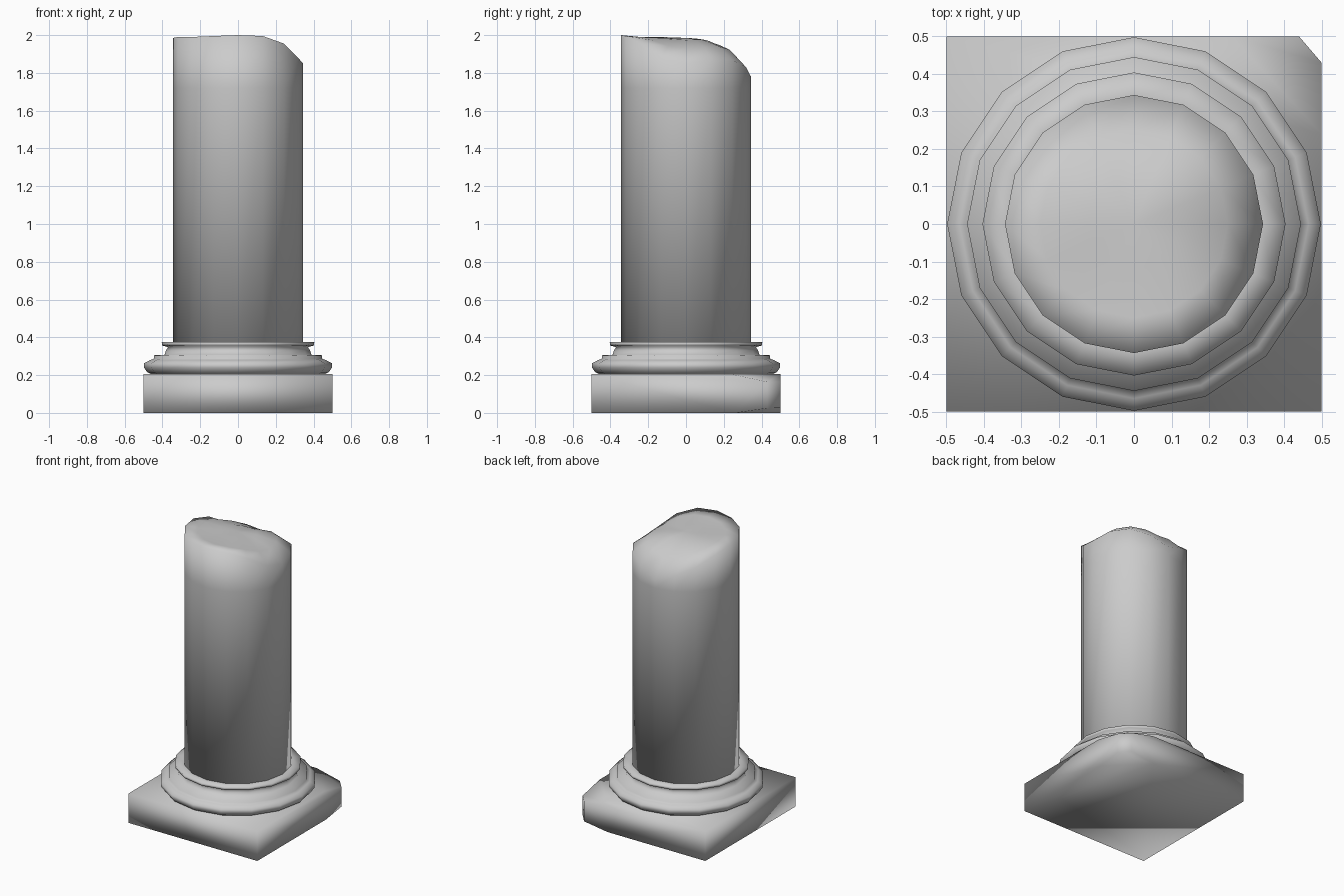
import bpy, bmesh, math
from mathutils import Vector

cube = bpy.data.objects.get("Cube")
if cube:
    bpy.data.objects.remove(cube, do_unlink=True)

SIDES = 16

stone = bpy.data.materials.new("grey stone")
stone.diffuse_color = (0.6, 0.6, 0.6, 1)
stone.use_nodes = True
stone.node_tree.nodes["Principled BSDF"].inputs["Base Color"].default_value = (0.6, 0.6, 0.6, 1)


def finish(name, bm):
    """Turn a bmesh into a smooth stone object."""
    bmesh.ops.recalc_face_normals(bm, faces=bm.faces)
    mesh = bpy.data.meshes.new(name)
    bm.to_mesh(mesh)
    bm.free()
    mesh.materials.append(stone)
    for face in mesh.polygons:
        face.use_smooth = True
    obj = bpy.data.objects.new(name, mesh)
    bpy.context.collection.objects.link(obj)
    return obj


def ring(bm, radius, heights):
    """One loop of vertices; heights has one entry per side."""
    verts = []
    for i, z in enumerate(heights):
        a = 2 * math.pi * i / SIDES
        verts.append(bm.verts.new((radius * math.cos(a), radius * math.sin(a), z)))
    return verts


def bridge(bm, low, high):
    for i in range(SIDES):
        j = (i + 1) % SIDES
        bm.faces.new((low[i], low[j], high[j], high[i]))


def chip(bm, a, b, c):
    """Cut away the outer side of the plane through three points and cap it."""
    a, b, c = Vector(a), Vector(b), Vector(c)
    normal = (b - a).cross(c - a)
    if normal.dot(a - Vector((0, 0, 0.1))) < 0:
        normal.negate()
    geom = bm.verts[:] + bm.edges[:] + bm.faces[:]
    cut = bmesh.ops.bisect_plane(bm, geom=geom, plane_co=a, plane_no=normal, clear_outer=True)
    edges = [e for e in cut["geom_cut"] if isinstance(e, bmesh.types.BMEdge)]
    bmesh.ops.contextual_create(bm, geom=edges)


# Square plinth with one broken corner
bm = bmesh.new()
bmesh.ops.create_cube(bm, size=1)
for v in bm.verts:
    v.co.z = (v.co.z + 0.5) * 0.205
chip(bm, (0.44, 0.5, 0), (0.5, 0.43, 0), (0.44, 0.5, 0.2))
chip(bm, (0.26, 0.5, 0.205), (0.5, 0.24, 0.205), (0.465, 0.465, 0.165))
chip(bm, (0.26, 0.5, 0), (0.5, 0.26, 0), (0.465, 0.465, 0.025))
finish("plinth", bm)

# Turned mouldings between plinth and shaft
profile = [(0.45, 0.2), (0.48, 0.215), (0.498, 0.24), (0.498, 0.262), (0.465, 0.28),
           (0.445, 0.287), (0.445, 0.305), (0.388, 0.308), (0.382, 0.33),
           (0.37, 0.348), (0.402, 0.357), (0.404, 0.375), (0.34, 0.375)]
bm = bmesh.new()
loops = [ring(bm, r, [z] * SIDES) for r, z in profile]
for low, high in zip(loops, loops[1:]):
    bridge(bm, low, high)
finish("base_moulding", bm)

# Shaft with a worn, slanting break at the top
rim = [1.85, 1.87, 1.87, 1.83, 1.78, 1.83, 1.89, 1.955,
       1.985, 1.99, 1.99, 1.995, 2.0, 1.995, 1.955, 1.88]
peak = 1.985
bm = bmesh.new()
loops = [ring(bm, 0.344, [0.33] * SIDES), ring(bm, 0.344, [1.72] * SIDES), ring(bm, 0.344, rim)]
for radius, blend in ((0.25, 0.6), (0.12, 0.92)):
    loops.append(ring(bm, radius, [z + (peak - z) * blend for z in rim]))
for low, high in zip(loops, loops[1:]):
    bridge(bm, low, high)
centre = bm.verts.new((0, 0, peak))
for i in range(SIDES):
    bm.faces.new((loops[-1][i], loops[-1][(i + 1) % SIDES], centre))
bm.faces.new(loops[0][::-1])
finish("broken_shaft", bm)
